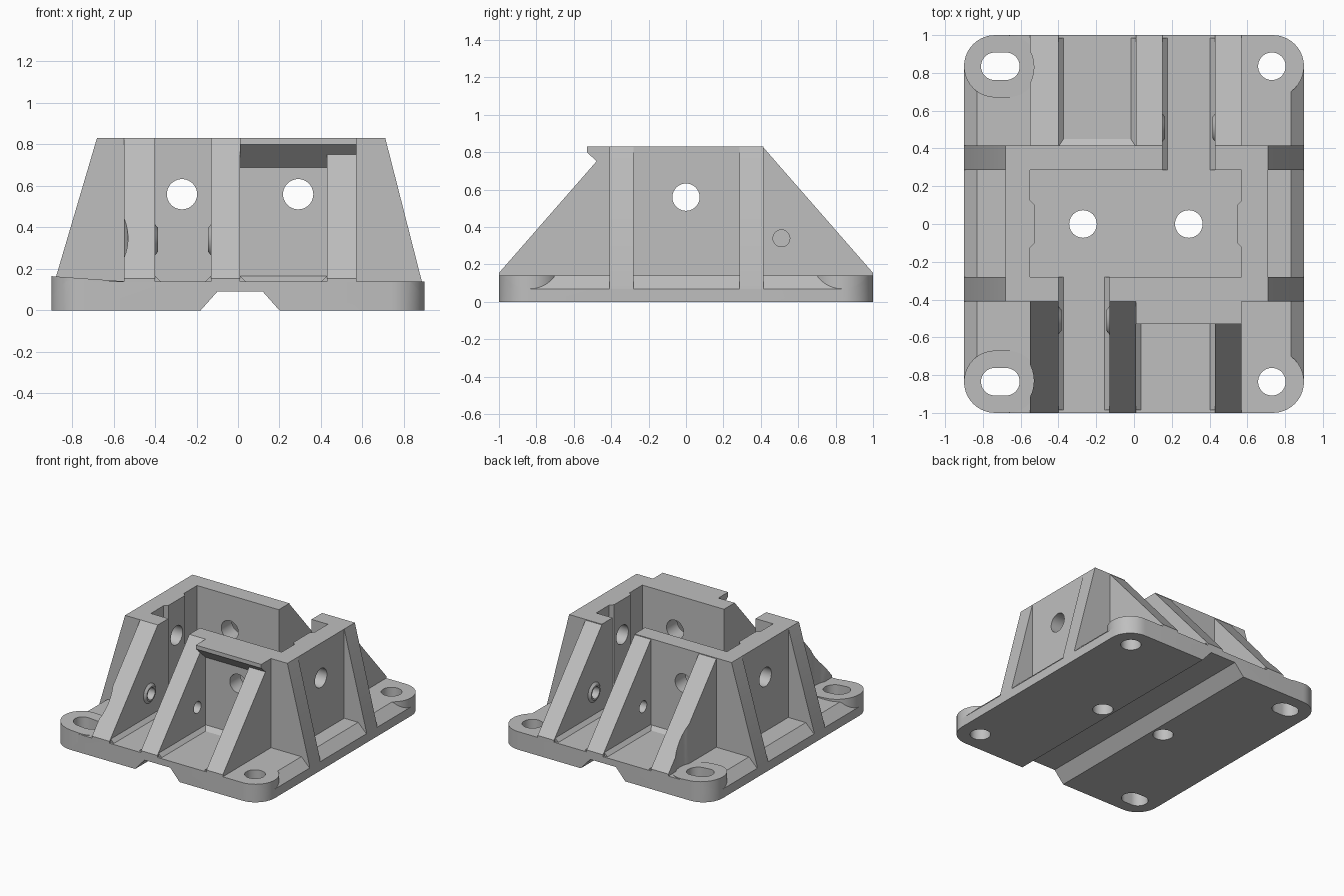
import bpy, bmesh
from math import sin, cos, pi

cube = bpy.data.objects.get("Cube")
if cube:
    bpy.data.objects.remove(cube, do_unlink=True)

grey = bpy.data.materials.new("light_grey")
grey.use_nodes = True
grey.diffuse_color = (0.52, 0.52, 0.52, 1)
grey.node_tree.nodes["Principled BSDF"].inputs["Base Color"].default_value = grey.diffuse_color

parts = []


def prism(name, pts, axis, a, b, keep=True):
    """Extrude a flat outline along an axis from a to b."""
    place = {"x": lambda p, t: (t, p[0], p[1]),
             "y": lambda p, t: (p[0], t, p[1]),
             "z": lambda p, t: (p[0], p[1], t)}[axis]
    bm = bmesh.new()
    low = [bm.verts.new(place(p, a)) for p in pts]
    high = [bm.verts.new(place(p, b)) for p in pts]
    bm.faces.new(low)
    bm.faces.new(high)
    for i in range(len(pts)):
        j = (i + 1) % len(pts)
        bm.faces.new((low[i], low[j], high[j], high[i]))
    bmesh.ops.recalc_face_normals(bm, faces=bm.faces)
    mesh = bpy.data.meshes.new(name)
    bm.to_mesh(mesh)
    bm.free()
    mesh.materials.append(grey)
    ob = bpy.data.objects.new(name, mesh)
    bpy.context.collection.objects.link(ob)
    if keep:
        parts.append(ob)
    return ob


def rect(x0, x1, y0, y1):
    return [(x0, y0), (x1, y0), (x1, y1), (x0, y1)]


def arc(cx, cy, r, start=0, sweep=2 * pi, n=40):
    count = n if sweep > 6 else n + 1
    return [(cx + r * cos(start + sweep * i / n), cy + r * sin(start + sweep * i / n))
            for i in range(count)]


def stadium(x0, x1, y, r):
    return arc(x0, y, r, pi / 2, pi, 20) + arc(x1, y, r, -pi / 2, pi, 20)


def cut(targets, pts, axis, a, b, operation="DIFFERENCE"):
    """Apply one temporary cutter to several parts."""
    cutter = prism("cutter", pts, axis, a, b, keep=False)
    cutter.hide_render = True
    for ob in targets:
        mod = ob.modifiers.new("cut", "BOOLEAN")
        mod.object, mod.operation, mod.solver = cutter, operation, "EXACT"
        bpy.context.view_layer.objects.active = ob
        bpy.ops.object.modifier_apply(modifier=mod.name)
    bpy.data.objects.remove(cutter, do_unlink=True)


TOP, FLOOR, HOLE = 0.83, 0.14, 0.073

# Base plate: bevelled sides, channel underneath, rounded corners
base = prism("base_plate", [(-0.9, 0), (-0.18, 0), (-0.1, 0.09), (0.12, 0.09), (0.2, 0), (0.9, 0),
                            (0.9, 0.07), (0.83, FLOOR), (-0.83, FLOOR), (-0.9, 0.07)], "y", -1, 1)
r = 0.165
outline = []
for i, (sx, sy) in enumerate([(1, 1), (-1, 1), (-1, -1), (1, -1)]):
    outline += arc(sx * (0.9 - r), sy * (1 - r), r, i * pi / 2, pi / 2, 10)
cut([base], outline, "z", -0.1, 0.4, "INTERSECT")

# Corner bosses with round holes on the left, slotted sloping ones on the right
for side, y in (("front", -0.835), ("back", 0.835)):
    round_boss = prism(side + "_left_boss", arc(0.735, y, r), "z", 0, FLOOR)
    slot_boss = prism(side + "_right_boss", stadium(-0.735, -0.67, y, r), "z", 0, 0.2)
    for v in slot_boss.data.vertices:
        if v.co.z > 0.1:
            v.co.z = 0.165 - (v.co.x + 0.9) * 0.07
    cut([base, round_boss], arc(0.73, y, HOLE), "z", -0.1, 0.4)
    cut([base, slot_boss], stadium(-0.737, -0.678, y, HOLE), "z", -0.1, 0.4)
for x in (-0.27, 0.29):
    cut([base], arc(x, 0, HOLE), "z", -0.1, 0.4)

# Housing walls with one opening at the front and one at the back
housing = prism("housing", rect(-0.68, 0.71, -0.41, 0.415), "z", 0.1, TOP)
cut([housing], rect(-0.55, 0.57, -0.28, 0.285), "z", 0, 1)
cut([housing], rect(-0.40, -0.13, -0.6, -0.1), "z", 0, 1)
cut([housing], rect(0.15, 0.43, 0.1, 0.6), "z", 0, 1)
cut([housing], arc(0.29, 0.56, HOLE), "y", -0.6, -0.1)
cut([housing], arc(-0.27, 0.56, HOLE), "y", 0.1, 0.6)

# Thickened pads inside the side walls, drilled with the walls
pads = []
for name, x, d in (("right_pad", -0.55, 0.025), ("left_pad", 0.57, -0.025)):
    pads.append(prism(name, [(x, -0.125), (x + d, -0.1), (x + d, 0.1), (x, 0.125)], "z", 0.1, TOP))
cut([housing] + pads, arc(0, 0.56, HOLE), "x", -1, 1)

# Sloping ribs at the front and back
rib_profile = [(0.97, 0.1), (1, FLOOR), (1, 0.155), (0.41, TOP), (0.41, 0.1)]
ribs = {}
for side, s, spans in (("front", -1, [(-0.55, -0.40), (-0.13, 0.01), (0.43, 0.57)]),
                       ("back", 1, [(-0.55, -0.40), (0.01, 0.15), (0.43, 0.57)])):
    ribs[side] = [prism(f"{side}_rib_{i + 1}", [(s * y, z) for y, z in rib_profile], "x", *span)
                  for i, span in enumerate(spans)]
    # Clearance beside the slotted boss
    cut(ribs[side][:1], arc(-0.72, s * 0.83, 0.19), "z", FLOOR, 1)

# Sloping ribs on the sides
for side, y0, y1 in (("front", -0.41, -0.28), ("back", 0.285, 0.415)):
    for name, s, x in (("left", 1, 0.71), ("right", -1, 0.68)):
        prism(f"{name}_{side}_side_rib",
              [(s * x, TOP), (s * x, 0.05), (s * 0.9, 0.05), (s * 0.9, 0.085)], "y", y0, y1)

# Raised rings around the cross holes, facing into each opening
ring_r = 0.075
for side, y, walls, drilled in (("front", -0.51, ((-0.40, 1), (-0.13, -1)), ribs["front"][:2]),
                                ("back", 0.51, ((0.15, 1), (0.43, -1)), ribs["back"][1:])):
    rings = []
    for x, s in walls:
        ring = prism(side + "_hole_ring", arc(y, 0.34, ring_r), "x", x, x + s * 0.015)
        for v in ring.data.vertices:
            if abs(v.co.x - x) > 0.01:
                v.co.y = y + (v.co.y - y) * 0.75
                v.co.z = 0.34 + (v.co.z - 0.34) * 0.75
        rings.append(ring)
    cut(drilled + rings, arc(y, 0.34, 0.045), "x", -0.7, 0.7)

# Overhanging lip on the front wall
prism("front_lip", [(-0.41, TOP), (-0.53, TOP), (-0.53, 0.80), (-0.41, 0.69)], "x", 0.01, 0.57)

# Bevelled strips along the bottom of the openings and pockets
c = 0.027
for side, s, inner, pairs in (
        ("front", -1, (0.28, 0.41), ((-0.40, -0.13), (0.01, 0.43))),
        ("back", 1, (0.41, 0.285), ((-0.40, 0.01), (0.15, 0.43)))):
    for start, (x0, x1) in zip(inner, pairs):
        for x, d in ((x0, c), (x1, -c)):
            prism(side + "_floor_strip", [(x, FLOOR + c), (x + d, FLOOR), (x, FLOOR)],
                  "y", s * start, s * 0.985)
        if start > 0.4:
            prism(side + "_wall_strip", [(s * 0.41, FLOOR + c), (s * 0.45, FLOOR), (s * 0.41, FLOOR)],
                  "x", x0, x1)

# Smooth the round surfaces while keeping edges sharp
bpy.ops.object.select_all(action="DESELECT")
for ob in parts:
    ob.select_set(True)
bpy.context.view_layer.objects.active = base
bpy.ops.object.shade_smooth_by_angle(angle=pi / 7)
